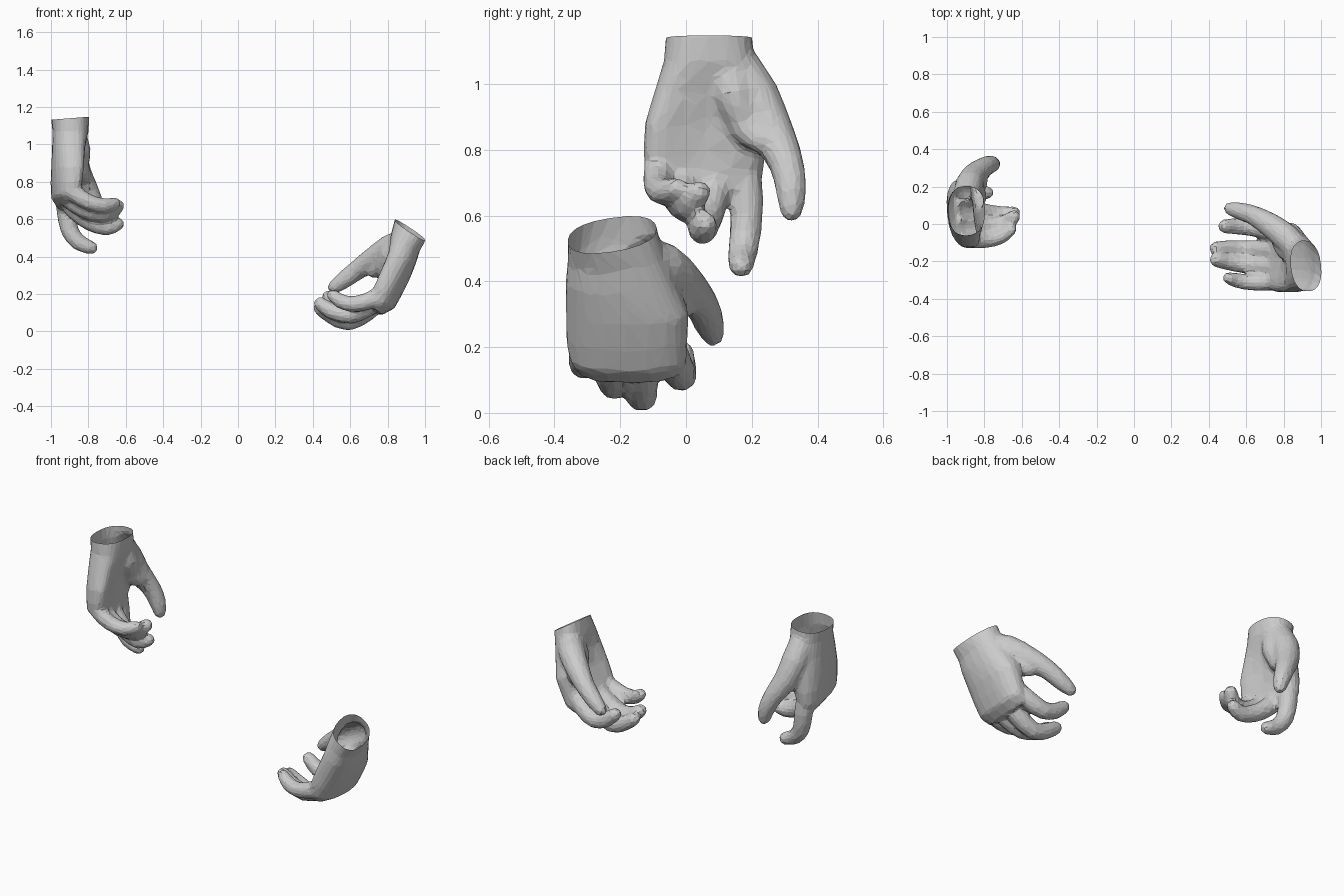
import bpy, bmesh, math
from mathutils import Vector as V


def loft(bm, rings):
    """Closed loft through equal-length rings of points."""
    loops = [[bm.verts.new(p) for p in r] for r in rings]
    n = len(loops[0])
    for a, b in zip(loops, loops[1:]):
        for i in range(n):
            bm.faces.new((a[i], a[(i + 1) % n], b[(i + 1) % n], b[i]))
    bm.faces.new(loops[0])
    bm.faces.new(loops[-1])


def palm(bm, rows, n=20):
    """rows: centre, half width (to thumb), half thickness (to palm), hollow."""
    rings = []
    for c, w, t, cup in rows:
        ring = []
        for i in range(n):
            a = 2 * math.pi * i / n
            ca, sa = math.cos(a), math.sin(a)
            x = math.copysign(abs(ca) ** 0.85, ca)
            y = math.copysign(abs(sa) ** 0.85, sa)
            if y > 0:
                y *= 1 - cup * (1 - x * x)
            ring.append(V(c) + V(w) * x + V(t) * y)
        rings.append(ring)
    # run the wrist on a little past the cut
    step = V(rows[0][0]) - V(rows[1][0])
    loft(bm, [[p + step for p in rings[0]]] + rings)


def digit(bm, pts, radii, n=12):
    """Tapered finger tube along a smoothed path, rounded at both ends."""
    p = [V(q) for q in pts]
    ext = [2 * p[0] - p[1]] + p + [2 * p[-1] - p[-2]]
    path, rad = [], []
    for i in range(len(p) - 1):
        a, b, c, d = ext[i:i + 4]
        for u in (0, 0.5):
            path.append(0.5 * (2 * b + (c - a) * u + (2 * a - 5 * b + 4 * c - d) * u * u
                               + (3 * b - a - 3 * c + d) * u ** 3))
            rad.append(radii[i] * (1 - u) + radii[i + 1] * u)
    path.append(p[-1])
    rad.append(radii[-1])
    # rounded ends
    d0, d1 = (path[0] - path[1]).normalized(), (path[-1] - path[-2]).normalized()
    path = [path[0] + d0 * rad[0] * 0.4] + path + [path[-1] + d1 * rad[-1] * 0.55,
                                                   path[-1] + d1 * rad[-1] * 0.9]
    rad = [rad[0] * 0.6] + rad + [rad[-1] * 0.8, rad[-1] * 0.4]
    rings, side = [], V((0.03, 1, 0.02))
    for i, c in enumerate(path):
        t = (path[min(i + 1, len(path) - 1)] - path[max(i - 1, 0)]).normalized()
        side = (side - t * side.dot(t)).normalized()
        up = t.cross(side)
        rings.append([c + rad[i] * (side * math.cos(a) + up * math.sin(a))
                      for a in [2 * math.pi * (k + 0.5) / n for k in range(n)]])
    loft(bm, rings)


FINGER_R = (0.05, 0.053, 0.049, 0.045, 0.038)
RADII = {
    "little": (0.045, 0.048, 0.044, 0.041, 0.034),
    "thumb": (0.072, 0.076, 0.067, 0.054, 0.047, 0.037),
    "thumb_pad": (0.06, 0.066, 0.055),
    "thumb_web": (0.06, 0.055, 0.042),
}


def hand(name, rows, digits):
    bm = bmesh.new()
    palm(bm, rows)
    for key, pts in digits.items():
        digit(bm, pts, RADII.get(key, FINGER_R))
    bmesh.ops.recalc_face_normals(bm, faces=bm.faces)
    me = bpy.data.meshes.new(name)
    bm.to_mesh(me)
    bm.free()
    ob = bpy.data.objects.new(name, me)
    bpy.context.collection.objects.link(ob)
    # fuse into one skin, soften the seams, reduce to low-poly facets
    m = ob.modifiers.new("fuse", "REMESH")
    m.mode, m.voxel_size = "VOXEL", 0.012
    m = ob.modifiers.new("soften", "SMOOTH")
    m.factor, m.iterations = 0.5, 8
    m = ob.modifiers.new("facet", "DECIMATE")
    m.ratio = 0.11
    dg = bpy.context.evaluated_depsgraph_get()
    dg.update()
    me = bpy.data.meshes.new_from_object(ob.evaluated_get(dg))
    ob.modifiers.clear()
    ob.data = me
    # cut the wrist open
    c, w, t = (V(q) for q in rows[0][:3])
    nrm = w.cross(t).normalized()
    if nrm.z < 0:
        nrm.negate()
    bm = bmesh.new()
    bm.from_mesh(me)
    bmesh.ops.bisect_plane(bm, geom=bm.verts[:] + bm.edges[:] + bm.faces[:],
                           plane_co=c, plane_no=nrm, clear_outer=True)
    for f in bm.faces:
        f.smooth = False
    bm.to_mesh(me)
    bm.free()


# upper hand, hanging straight down, palm towards +x
hand("upper_hand", [
    ((-0.897, 0.07, 1.14), (0, 0.132, 0), (0.102, 0, 0.008), 0),
    ((-0.89, 0.07, 1.07), (0, 0.138, 0), (0.102, 0, 0), 0.1),
    ((-0.885, 0.066, 0.98), (0, 0.162, 0), (0.109, 0, 0), 0.45),
    ((-0.888, 0.06, 0.88), (-0.01, 0.186, 0), (0.11, 0, 0), 0.65),
    ((-0.902, 0.055, 0.79), (-0.02, 0.187, 0), (0.097, 0, 0), 0.55),
    ((-0.915, 0.055, 0.725), (-0.02, 0.178, -0.015), (0.079, 0, 0.01), 0.3),
    ((-0.90, 0.055, 0.68), (-0.02, 0.155, -0.03), (0.05, 0, 0.02), 0.1),
], {
    "index": [(-0.925, 0.175, 0.76), (-0.92, 0.185, 0.65), (-0.90, 0.18, 0.54),
              (-0.85, 0.17, 0.475), (-0.785, 0.168, 0.447)],
    "middle": [(-0.925, 0.085, 0.75), (-0.885, 0.08, 0.66), (-0.79, 0.06, 0.585),
               (-0.70, 0.05, 0.556), (-0.643, 0.06, 0.575)],
    "ring": [(-0.925, 0.0, 0.755), (-0.88, -0.01, 0.69), (-0.78, -0.014, 0.637),
             (-0.69, 0.005, 0.634), (-0.642, 0.04, 0.672)],
    "little": [(-0.91, -0.075, 0.79), (-0.875, -0.083, 0.74), (-0.80, -0.087, 0.692),
               (-0.715, -0.07, 0.672), (-0.658, -0.03, 0.685)],
    "thumb_pad": [(-0.87, 0.13, 1.05), (-0.852, 0.145, 0.97), (-0.85, 0.18, 0.89)],
    "thumb_web": [(-0.88, 0.15, 0.93), (-0.85, 0.185, 0.87), (-0.82, 0.225, 0.83)],
    "thumb": [(-0.89, 0.15, 1.06), (-0.88, 0.212, 0.96), (-0.85, 0.264, 0.85),
              (-0.795, 0.308, 0.75), (-0.762, 0.32, 0.67), (-0.75, 0.32, 0.617)],
})

# lower hand, tilted, palm towards -x
hand("lower_hand", [
    ((0.92, -0.225, 0.542), (-0.012, 0.135, 0.02), (-0.081, 0, 0.052), 0),
    ((0.89, -0.213, 0.475), (0, 0.147, 0.01), (-0.082, 0, 0.044), 0.1),
    ((0.86, -0.199, 0.40), (0, 0.168, 0), (-0.09, 0, 0.04), 0.45),
    ((0.822, -0.179, 0.31), (0.01, 0.188, 0), (-0.092, 0, 0.04), 0.65),
    ((0.787, -0.18, 0.225), (0.015, 0.186, 0), (-0.083, 0, 0.04), 0.55),
    ((0.767, -0.176, 0.165), (0.015, 0.18, 0), (-0.066, 0, 0.044), 0.3),
    ((0.735, -0.172, 0.13), (0.01, 0.16, 0), (-0.03, 0, 0.045), 0.1),
], {
    "index": [(0.78, -0.055, 0.21), (0.70, -0.03, 0.147), (0.62, -0.015, 0.113),
              (0.54, -0.012, 0.138), (0.483, -0.012, 0.185)],
    "middle": [(0.775, -0.14, 0.185), (0.69, -0.138, 0.106), (0.59, -0.134, 0.05),
               (0.50, -0.13, 0.083), (0.438, -0.13, 0.125)],
    "ring": [(0.775, -0.225, 0.19), (0.69, -0.226, 0.127), (0.60, -0.218, 0.088),
             (0.50, -0.203, 0.108), (0.44, -0.193, 0.15)],
    "little": [(0.775, -0.302, 0.215), (0.71, -0.312, 0.168), (0.62, -0.312, 0.146),
               (0.55, -0.302, 0.161), (0.505, -0.288, 0.195)],
    "thumb_pad": [(0.87, -0.165, 0.47), (0.818, -0.13, 0.41), (0.785, -0.085, 0.34)],
    "thumb_web": [(0.83, -0.10, 0.38), (0.77, -0.045, 0.345), (0.725, -0.01, 0.325)],
    "thumb": [(0.875, -0.145, 0.468), (0.815, -0.072, 0.445), (0.73, -0.007, 0.39),
              (0.64, 0.046, 0.33), (0.56, 0.071, 0.27), (0.514, 0.082, 0.237)],
})
